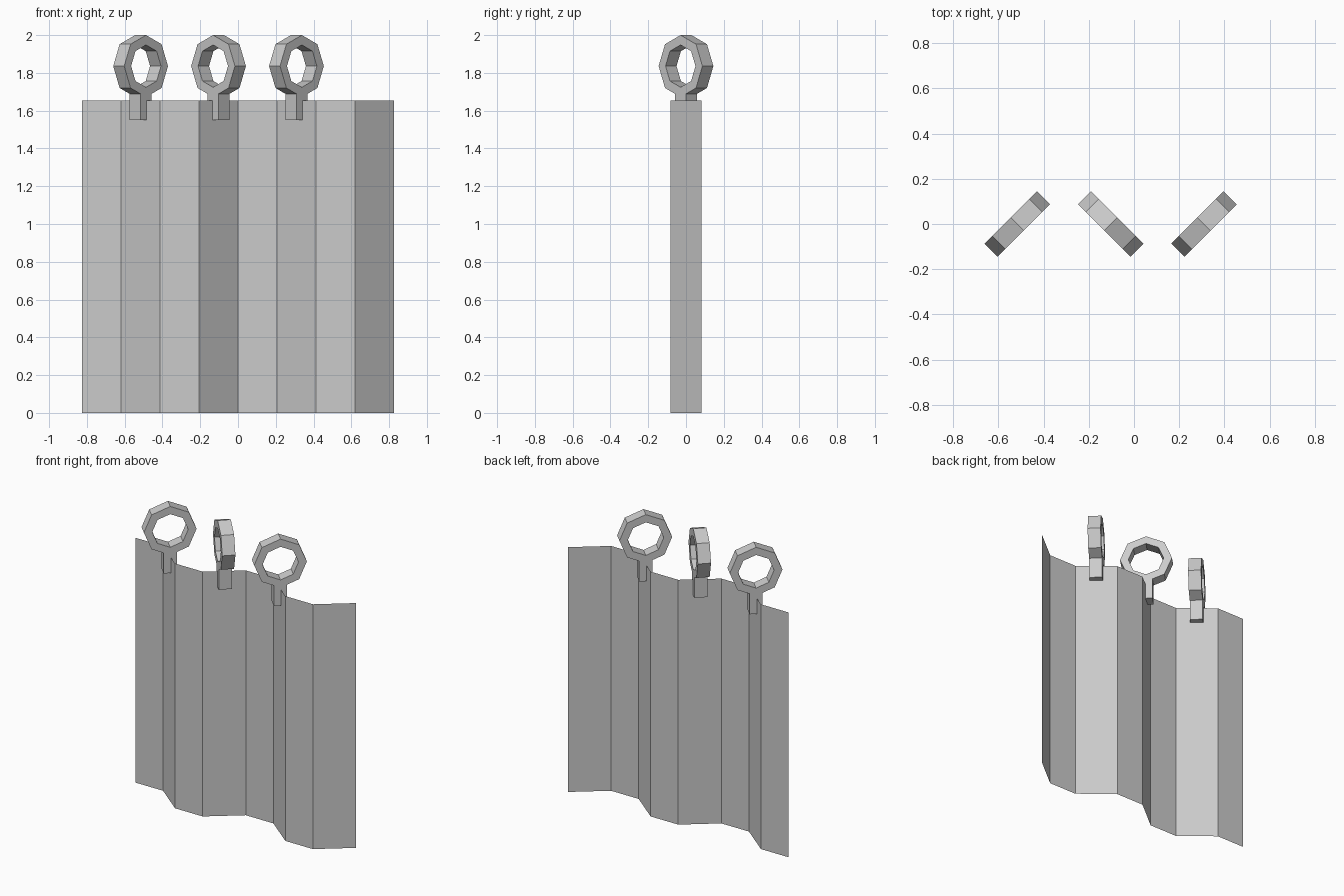
import bpy, bmesh
from math import sin, cos, pi, radians

if "Cube" in bpy.data.objects:
    bpy.data.objects.remove(bpy.data.objects["Cube"])

HALF, FOLD, TOP = 0.825, 0.083, 1.655
STEP = HALF / 4


def make_object(name, bm):
    mesh = bpy.data.meshes.new(name)
    bm.to_mesh(mesh)
    bm.free()
    obj = bpy.data.objects.new(name, mesh)
    bpy.context.collection.objects.link(obj)
    return obj


# Pleated cloth: single sheet with trapezoid folds
bm = bmesh.new()
columns = []
for i in range(9):
    x = -HALF + i * STEP
    y = FOLD if i % 4 < 2 else -FOLD
    columns.append([bm.verts.new((x, y, z)) for z in (0, TOP)])
for a, b in zip(columns, columns[1:]):
    bm.faces.new((a[0], b[0], b[1], a[1]))
make_object("curtain_cloth", bm)


# Eight-sided hanging ring, standing across the cloth
def hanging_ring(name, x, angle):
    bm = bmesh.new()
    outer, inner, half, zc = 0.164, 0.112, 0.041, 1.836
    section = [(outer, -half), (outer, half), (inner, half), (inner, -half)]
    loops = []
    for k in range(8):
        t = k * pi / 4
        loops.append([bm.verts.new((r * cos(t), y, zc + r * sin(t))) for r, y in section])
    for k in range(8):
        a, b = loops[k], loops[(k + 1) % 8]
        for j in range(4):
            n = (j + 1) % 4
            bm.faces.new((a[j], a[n], b[n], b[j]))
    bmesh.ops.recalc_face_normals(bm, faces=bm.faces)
    obj = make_object(name, bm)
    obj.location.x = x
    obj.rotation_euler.z = angle


# Square clip gripping the top edge of the cloth
def clip(name, x, angle):
    bm = bmesh.new()
    bmesh.ops.create_cube(bm, size=1)
    bmesh.ops.scale(bm, vec=(0.082, 0.082, 0.15), verts=bm.verts)
    obj = make_object(name, bm)
    obj.location = (x, 0, 1.625)
    obj.rotation_euler.z = angle


# One ring and clip on each sloped fold
for i, seg in enumerate((1, 3, 5)):
    x = -HALF + (seg + 0.5) * STEP
    angle = radians(45 if i % 2 == 0 else -45)
    hanging_ring(f"hanging_ring_{i + 1}", x, angle)
    clip(f"ring_clip_{i + 1}", x, angle)
